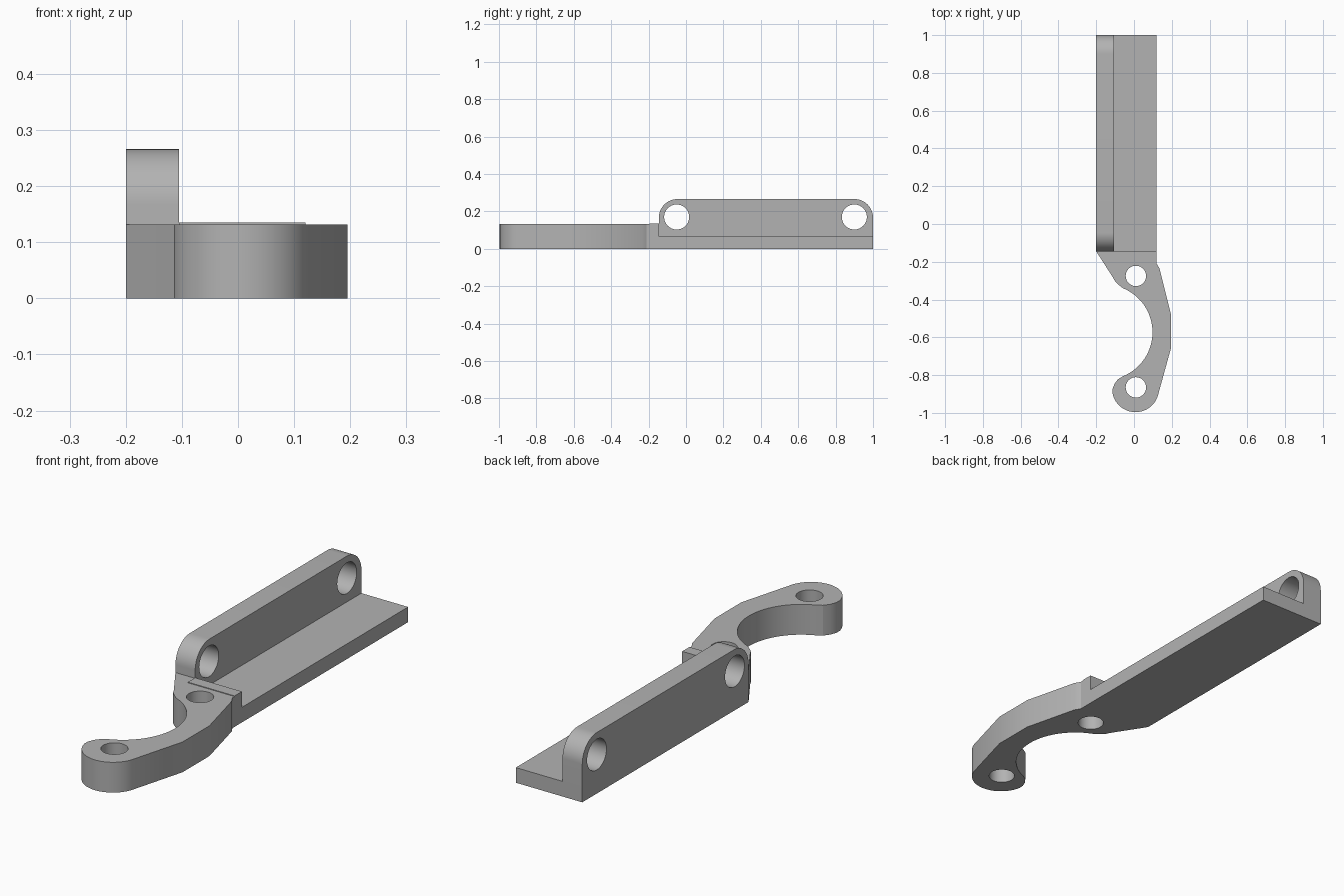
import bpy, bmesh
from math import radians, cos, sin
from mathutils import Matrix

if "Cube" in bpy.data.objects:
    bpy.data.objects.remove(bpy.data.objects["Cube"])

grey = bpy.data.materials.new("plain grey")
grey.use_nodes = True
grey.diffuse_color = (0.45, 0.45, 0.45, 1)
grey.node_tree.nodes["Principled BSDF"].inputs["Base Color"].default_value = (0.45, 0.45, 0.45, 1)


def arc(cx, cy, r, start, end, n=16):
    angles = [radians(start + (end - start) * i / n) for i in range(n + 1)]
    return [(cx + r * cos(a), cy + r * sin(a)) for a in angles]


def circle(cx, cy, r):
    return arc(cx, cy, r, 0, 360, 40)[:-1]


def plate(name, loops, low, high, sideways=False):
    """Fill an outline with holes and give it thickness along z, or along x if sideways."""
    curve = bpy.data.curves.new(name, "CURVE")
    curve.dimensions = "2D"
    curve.fill_mode = "BOTH"
    curve.extrude = (high - low) / 2
    for loop in loops:
        spline = curve.splines.new("POLY")
        spline.points.add(len(loop) - 1)
        for point, (u, v) in zip(spline.points, loop):
            point.co = (u, v, 0, 1)
        spline.use_cyclic_u = True
    source = bpy.data.objects.new(name + " outline", curve)
    bpy.context.collection.objects.link(source)
    mesh = bpy.data.meshes.new_from_object(
        source.evaluated_get(bpy.context.evaluated_depsgraph_get()))
    bpy.data.objects.remove(source)
    mesh.transform(Matrix.Translation((0, 0, (low + high) / 2)))
    if sideways:
        mesh.transform(Matrix(((0, 0, 1, 0), (1, 0, 0, 0), (0, 1, 0, 0), (0, 0, 0, 1))))
    bm = bmesh.new()
    bm.from_mesh(mesh)
    bmesh.ops.remove_doubles(bm, verts=bm.verts, dist=0.0001)
    bmesh.ops.recalc_face_normals(bm, faces=bm.faces)
    bm.to_mesh(mesh)
    bm.free()
    mesh.materials.clear()
    mesh.materials.append(grey)
    mesh.name = name
    obj = bpy.data.objects.new(name, mesh)
    bpy.context.collection.objects.link(obj)
    bpy.ops.object.select_all(action="DESELECT")
    obj.select_set(True)
    bpy.context.view_layer.objects.active = obj
    bpy.ops.object.shade_smooth_by_angle(angle=radians(20))
    return obj


def rectangle(x0, x1, y0, y1):
    return [(x0, y0), (x1, y0), (x1, y1), (x0, y1)]


# Flat flange of the angle bracket
plate("bracket_flange", [rectangle(-0.105, 0.12, -0.145, 1)], 0, 0.066)

# Upright wall with rounded top corners and two bolt holes
wall = [(-0.145, 0), (1, 0)] + arc(0.9, 0.166, 0.1, 0, 90) + arc(-0.045, 0.166, 0.1, 90, 180)
plate("bracket_wall", [wall, circle(-0.05, 0.17, 0.067), circle(0.9, 0.17, 0.067)],
      -0.2, -0.105, sideways=True)

# Curved arm with a round end, a scooped inner side and two pin holes
arm = [(-0.2, -0.145), (-0.11, -0.285), (-0.1, -0.304), (-0.084, -0.32)]
arm += arc(-0.154, -0.573, 0.252, 68, -68, 40)
arm += [(-0.085, -0.822), (-0.103, -0.846), (-0.113, -0.872)]
arm += arc(0.008, -0.872, 0.124, 190, 342, 32)
arm += [(0.195, -0.66), (0.195, -0.475), (0.135, -0.235), (0.12, -0.21), (0.12, -0.145)]
plate("hook_arm", [arm, circle(0.01, -0.275, 0.054), circle(0.01, -0.865, 0.054)], 0, 0.132)

# Thin raised lip where the arm meets the flange
plate("arm_lip", [rectangle(-0.105, 0.12, -0.195, -0.145)], 0.13, 0.135)
